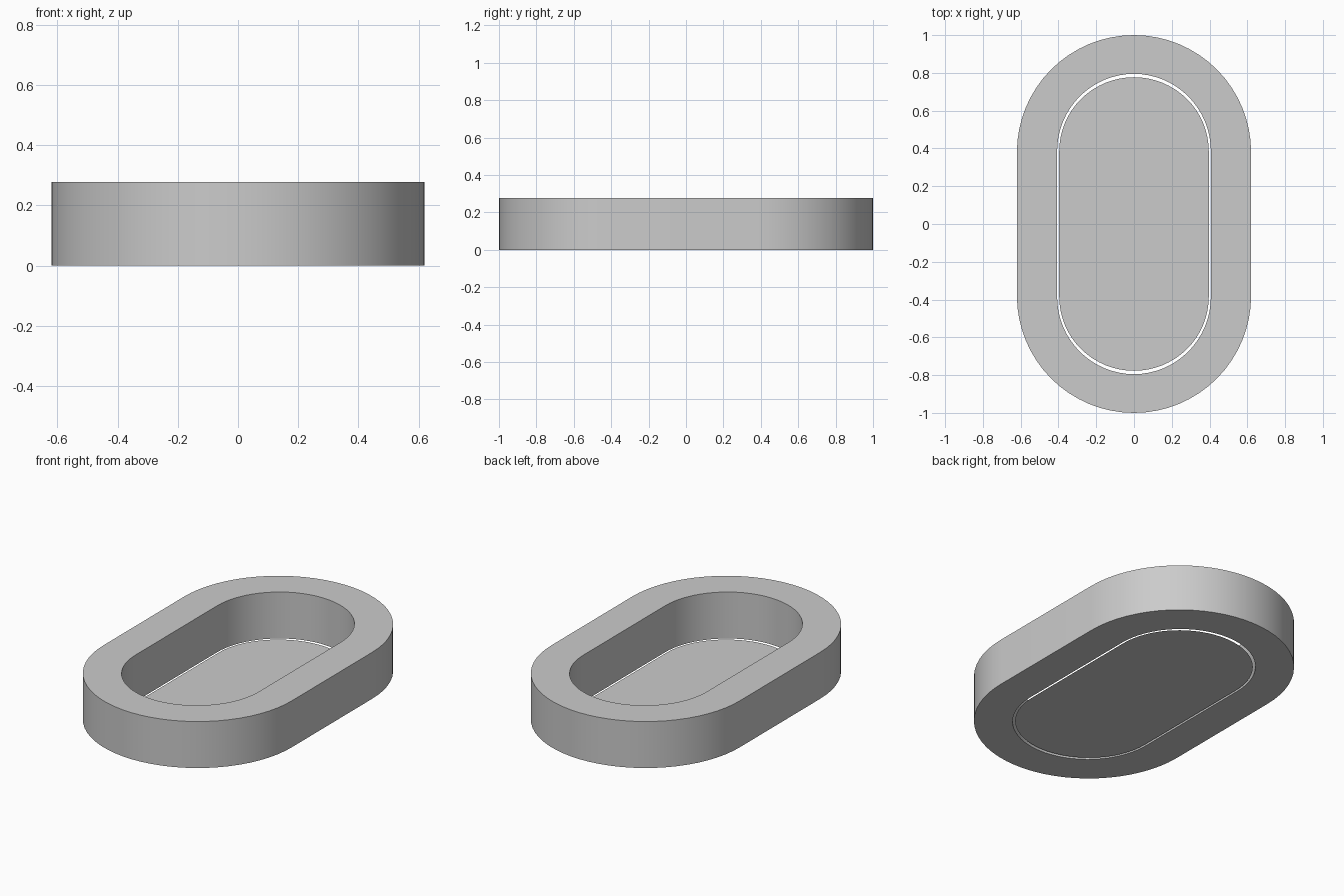
import bpy
import bmesh
import math

cube = bpy.data.objects.get("Cube")
if cube:
    bpy.data.objects.remove(cube, do_unlink=True)

HEIGHT = 0.277
SEGMENTS = 32  # per rounded end

grey = bpy.data.materials.new("light_grey")
grey.use_nodes = True
colour = (0.6, 0.6, 0.6, 1)
grey.diffuse_color = colour
grey.node_tree.nodes["Principled BSDF"].inputs["Base Color"].default_value = colour


def stadium(half_width, half_length, straight):
    """Outline with two straight sides and two rounded ends."""
    points = []
    for side in (1, -1):
        for i in range(SEGMENTS + 1):
            a = math.pi * i / SEGMENTS
            points.append((side * half_width * math.cos(a),
                           side * (straight + (half_length - straight) * math.sin(a))))
    return points


def add_object(name, bm):
    mesh = bpy.data.meshes.new(name)
    bm.to_mesh(mesh)
    bm.free()
    mesh.materials.append(grey)
    obj = bpy.data.objects.new(name, mesh)
    bpy.context.collection.objects.link(obj)
    return obj


def loop(bm, outline, z):
    return [bm.verts.new((x, y, z)) for x, y in outline]


# Thick rounded rim: outer wall, top, inner wall and underside
bm = bmesh.new()
outer = stadium(0.62, 1.0, 0.38)
inner = stadium(0.407, 0.795, 0.385)
loops = [loop(bm, outer, 0), loop(bm, outer, HEIGHT),
         loop(bm, inner, HEIGHT), loop(bm, inner, 0)]
for k, a in enumerate(loops):
    b = loops[(k + 1) % len(loops)]
    for i in range(len(a)):
        j = (i + 1) % len(a)
        bm.faces.new((a[i], a[j], b[j], b[i]))
bmesh.ops.recalc_face_normals(bm, faces=bm.faces)
rim = add_object("rim", bm)
bpy.ops.object.select_all(action="DESELECT")
rim.select_set(True)
bpy.context.view_layer.objects.active = rim
bpy.ops.object.shade_smooth_by_angle(angle=math.radians(30))

# Thin floor plate, with a narrow gap to the rim
bm = bmesh.new()
bm.faces.new(loop(bm, stadium(0.396, 0.777, 0.385), 0.001))
add_object("floor_plate", bm)
